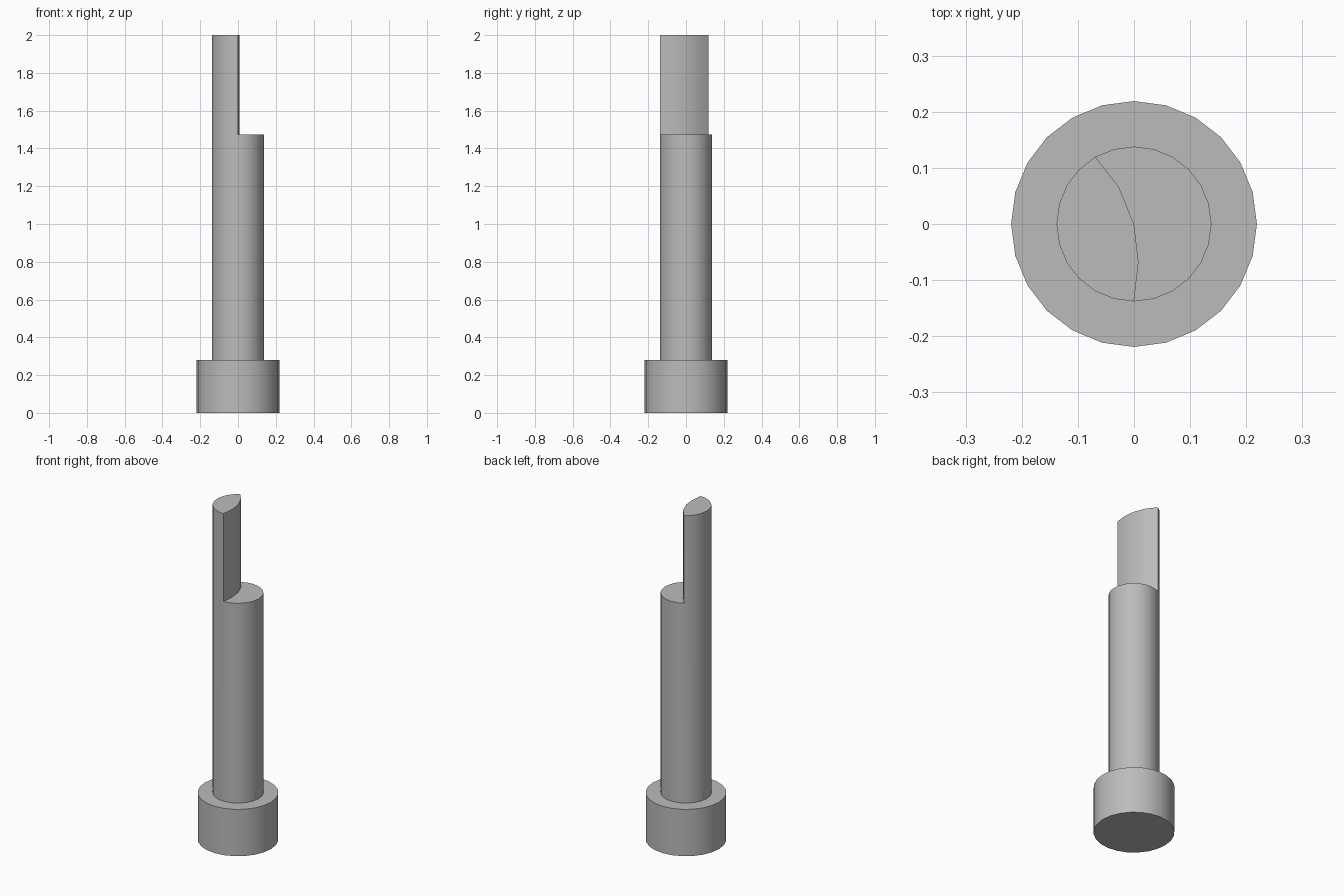
import bpy, bmesh
from math import cos, sin, tau
from mathutils import Vector

SIDES = 24
BASE_TOP, SHOULDER, TOP = 0.28, 1.475, 2.0

if "Cube" in bpy.data.objects:
    bpy.data.objects.remove(bpy.data.objects["Cube"], do_unlink=True)

grey = bpy.data.materials.new("grey metal")
grey.use_nodes = True
colour = (0.5, 0.5, 0.5, 1)
grey.diffuse_color = colour
grey.node_tree.nodes["Principled BSDF"].inputs["Base Color"].default_value = colour


def disc(bm, radius, z):
    return bm.faces.new([bm.verts.new((radius * cos(tau * i / SIDES),
                                       radius * sin(tau * i / SIDES), z))
                         for i in range(SIDES)])


def raise_face(bm, face, z):
    """Extrude a face straight up to height z and return its new top."""
    new = bmesh.ops.extrude_face_region(bm, geom=[face])["geom"]
    for v in new:
        if isinstance(v, bmesh.types.BMVert):
            v.co.z = z
    if face.is_valid:
        bm.faces.remove(face)
    return next(f for f in new if isinstance(f, bmesh.types.BMFace))


def finish(bm, name):
    bmesh.ops.recalc_face_normals(bm, faces=bm.faces)
    mesh = bpy.data.meshes.new(name)
    bm.to_mesh(mesh)
    bm.free()
    mesh.materials.append(grey)
    ob = bpy.data.objects.new(name, mesh)
    bpy.context.collection.objects.link(ob)
    bpy.ops.object.select_all(action="DESELECT")
    ob.select_set(True)
    bpy.context.view_layer.objects.active = ob
    bpy.ops.object.shade_smooth_by_angle(angle=0.6)


# Wide round foot
bm = bmesh.new()
raise_face(bm, disc(bm, 0.219, 0), BASE_TOP)
disc(bm, 0.219, 0)
bmesh.ops.remove_doubles(bm, verts=bm.verts, dist=0.0001)
finish(bm, "base")

# Shaft, with its top divided by a curved line and one side raised as the tip
bm = bmesh.new()
top = raise_face(bm, disc(bm, 0.138, BASE_TOP), SHOULDER)
rim = list(top.verts)
start = min(rim, key=lambda v: (v.co - Vector((-0.07, 0.12, SHOULDER))).length)
end = min(rim, key=lambda v: v.co.y)
curve = [(-0.027, 0.066, SHOULDER), (0, 0, SHOULDER), (0.008, -0.068, SHOULDER)]
bmesh.utils.face_split(top, start, end, coords=curve)
tip = min((f for f in bm.faces if all(v.co.z > SHOULDER - 0.01 for v in f.verts)),
          key=lambda f: f.calc_center_median().x)
raise_face(bm, tip, TOP)
finish(bm, "shaft_with_half_tip")
